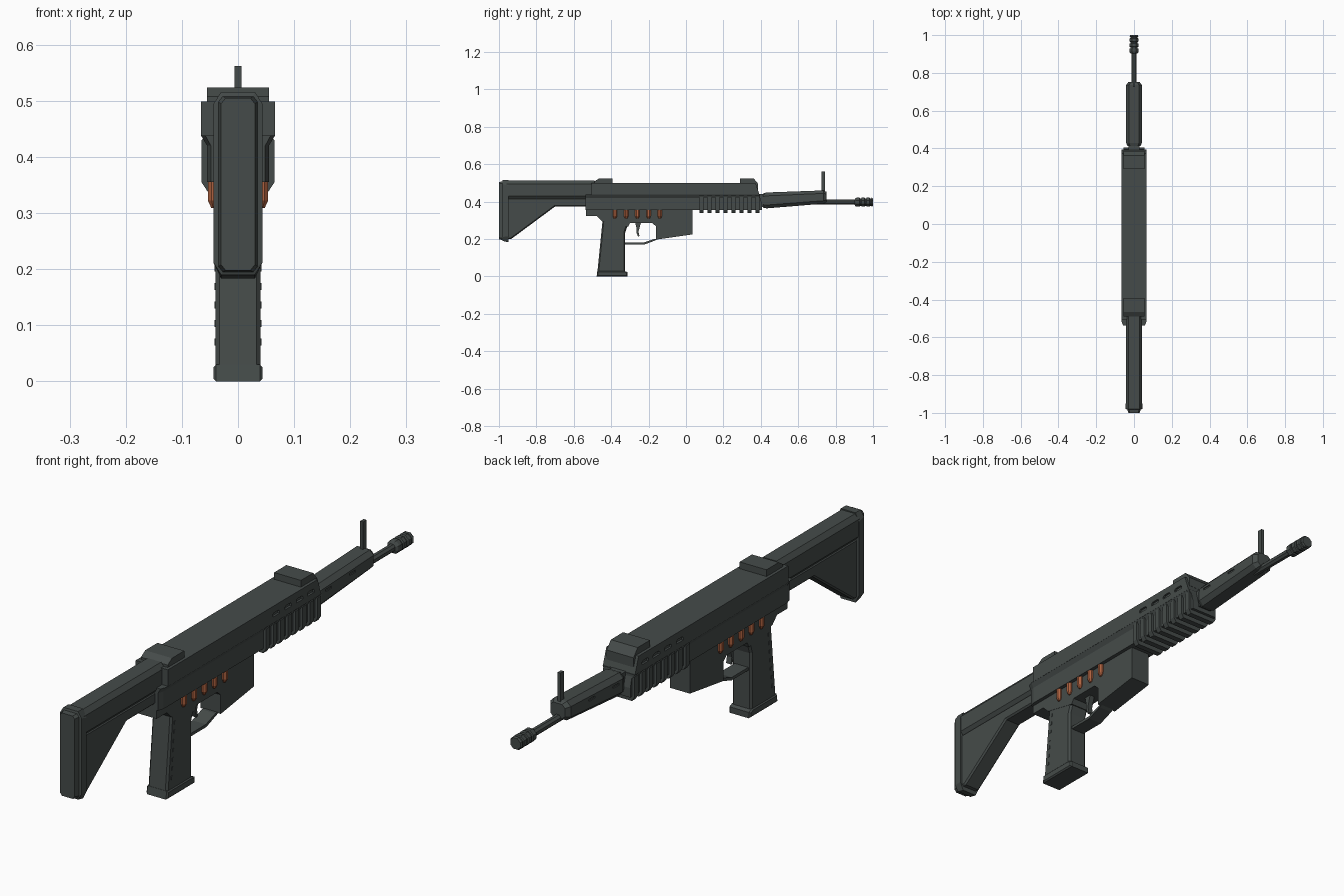
import bpy
import bmesh
import math
from mathutils import Matrix

if "Cube" in bpy.data.objects:
    bpy.data.objects.remove(bpy.data.objects["Cube"])


def material(name, rgb):
    m = bpy.data.materials.new(name)
    m.use_nodes = True
    col = (*rgb, 1.0)
    m.diffuse_color = col
    m.node_tree.nodes["Principled BSDF"].inputs["Base Color"].default_value = col
    return m


GREY = material("dark grey", (0.060, 0.071, 0.068))
COPPER = material("copper orange", (0.42, 0.12, 0.05))


def finish(name, bm, mat=GREY):
    bmesh.ops.recalc_face_normals(bm, faces=bm.faces)
    me = bpy.data.meshes.new(name)
    bm.to_mesh(me)
    bm.free()
    ob = bpy.data.objects.new(name, me)
    me.materials.append(mat)
    bpy.context.collection.objects.link(ob)
    return ob


def loft(name, rings, mat=GREY):
    """Skin matching rings of 3D points and cap both ends."""
    bm = bmesh.new()
    vs = [[bm.verts.new(p) for p in r] for r in rings]
    n = len(vs[0])
    for a, b in zip(vs, vs[1:]):
        for i in range(n):
            bm.faces.new((a[i], a[(i + 1) % n], b[(i + 1) % n], b[i]))
    bm.faces.new(vs[0])
    bm.faces.new(vs[-1])
    return finish(name, bm, mat)


def side(name, pts, half, chamfer=0.0):
    """Side profile (y, z) extruded across x, optionally chamfered."""
    ob = loft(name, [[(x, y, z) for y, z in pts] for x in (-half, half)])
    if chamfer:
        bm = bmesh.new()
        bm.from_mesh(ob.data)
        rim = [e for e in bm.edges if abs(e.verts[0].co.x - e.verts[1].co.x) < 1e-5]
        bmesh.ops.bevel(bm, geom=rim, offset=chamfer, segments=1, affect='EDGES')
        bm.to_mesh(ob.data)
        bm.free()
    return ob


def box(name, half, y0, y1, z0, z1, x=0.0):
    ob = side(name, [(y0, z0), (y1, z0), (y1, z1), (y0, z1)], half)
    ob.data.transform(Matrix.Translation((x, 0, 0)))
    return ob


def octagon(y, half, z0, z1, c, cz):
    """Ring in the xz plane with chamfered corners."""
    right = [(half - c, z0), (half, z0 + cz), (half, z1 - cz), (half - c, z1)]
    return [(x, y, z) for x, z in right] + [(-x, y, z) for x, z in right[::-1]]


def turned(name, steps, z, sides=8):
    """Round part along y from (y, radius) steps."""
    ang = [math.tau * (i + 0.5) / sides for i in range(sides)]
    return loft(name, [[(r * math.cos(a), y, z + r * math.sin(a)) for a in ang]
                       for y, r in steps])


def carve(target, cutters):
    for c in cutters:
        mod = target.modifiers.new("cut", 'BOOLEAN')
        mod.operation, mod.solver, mod.object = 'DIFFERENCE', 'EXACT', c
        bpy.context.view_layer.objects.active = target
        bpy.ops.object.modifier_apply(modifier=mod.name)
        bpy.data.objects.remove(c)


# Stock: bar, triangular web and butt pad
loft("stock_bar", [octagon(y, 0.042, 0.413, 0.512, 0.014, 0.018) for y in (-0.96, -0.49)])
side("stock_web", [(-0.96, 0.2), (-0.935, 0.2), (-0.70, 0.374), (-0.52, 0.374),
                   (-0.52, 0.42), (-0.96, 0.42)], 0.035, 0.006)
loft("butt_pad", [octagon(-1.0, 0.030, 0.198, 0.505, 0.008, 0.010),
                  octagon(-0.982, 0.035, 0.195, 0.508, 0.008, 0.010),
                  octagon(-0.98, 0.044, 0.190, 0.516, 0.014, 0.022),
                  octagon(-0.95, 0.044, 0.183, 0.516, 0.014, 0.030)])

# Receiver: wide upper housing with a sloped nose, narrower lower housing
upper = side("upper_receiver", [(-0.505, 0.437), (0.393, 0.437), (0.372, 0.499),
                                (-0.505, 0.499)], 0.066)
carve(upper, [side("slot_cutter", [(y - 0.02, 0.459), (y + 0.02, 0.459), (y + 0.02, 0.468),
                                   (y + 0.013, 0.473), (y - 0.013, 0.473), (y - 0.02, 0.468)], 0.1)
              for y in (0.13, 0.2, 0.267, 0.333)])
box("slot_core", 0.058, 0.1, 0.36, 0.45, 0.48)
lower = [(0.055, 0.355), (0.055, 0.42), (0.066, 0.438)]
loft("lower_receiver", [[(x * k, y, z) for x, z in lower] +
                        [(-x * k, y, z) for x, z in lower[::-1]]
                        for y, k in ((-0.537, 0.88), (-0.515, 1), (0.395, 1))])
side("nose_block", [(0.36, 0.355), (0.405, 0.355), (0.405, 0.39), (0.392, 0.44), (0.36, 0.44)], 0.055)

# Cooling ribs wrapped around the lower housing
rib = [(0.054, 0.338), (0.065, 0.355), (0.065, 0.43), (0.058, 0.437)]
rib = rib + [(-x, z) for x, z in rib[::-1]]
for i in range(8):
    y = 0.082 + i * 0.043
    loft(f"cooling_rib_{i + 1}", [[(x, yy, z) for x, z in rib] for yy in (y - 0.011, y + 0.011)])

# Sight blocks on the top
side("rear_sight_block", [(-0.49, 0.495), (-0.49, 0.508), (-0.465, 0.524),
                          (-0.393, 0.524), (-0.393, 0.495)], 0.055)
side("front_sight_block", [(0.29, 0.495), (0.29, 0.524), (0.362, 0.524),
                           (0.386, 0.495), (0.386, 0.46), (0.36, 0.46)], 0.055)

# Lower frame, magazine well and trigger group
side("lower_frame", [(-0.535, 0.358), (-0.535, 0.322), (-0.475, 0.322), (-0.448, 0.295),
                     (-0.31, 0.265), (-0.30, 0.285), (-0.18, 0.285), (-0.16, 0.268),
                     (-0.16, 0.197), (0.036, 0.225), (0.036, 0.358)], 0.041)
side("trigger_guard", [(-0.325, 0.170), (-0.225, 0.170), (-0.165, 0.192), (-0.15, 0.2),
                       (-0.172, 0.2), (-0.228, 0.181), (-0.325, 0.181)], 0.028)
side("trigger", [(-0.272, 0.29), (-0.264, 0.255), (-0.265, 0.235), (-0.256, 0.212),
                 (-0.249, 0.216), (-0.254, 0.24), (-0.248, 0.262), (-0.24, 0.29)], 0.01)

# Pistol grip with a base plate and a row of shallow studs
grip = [(-0.445, 0.31), (-0.474, 0.02), (-0.325, 0.02), (-0.325, 0.235), (-0.307, 0.29)]
side("pistol_grip", grip, 0.040, 0.007)
side("grip_base", [(-0.478, 0.0), (-0.312, 0.0), (-0.312, 0.022), (-0.33, 0.03), (-0.474, 0.03)],
     0.044, 0.005)
for i in range(7):
    z = 0.07 + i * 0.033
    y = -0.447 + i * 0.0033
    box(f"grip_stud_{i + 1}", 0.042, y - 0.004, y + 0.004, z - 0.006, z + 0.006)

# Spare rounds held along both flanks
for s, label in ((1, "left"), (-1, "right")):
    for i in range(5):
        y = -0.38 + i * 0.06
        rings = [[(s * 0.042 + r * math.cos(a), y + r * math.sin(a), z)
                  for a in [math.tau * (k + 0.5) / 8 for k in range(8)]]
                 for z, r in ((0.309, 0.006), (0.322, 0.0125), (0.356, 0.0125))]
        loft(f"{label}_spare_round_{i + 1}", rings, COPPER)

# Tapered fore-end with side slots
fore = loft("fore_end", [octagon(0.412, 0.034, 0.368, 0.443, 0.014, 0.016),
                         octagon(0.43, 0.042, 0.364, 0.449, 0.016, 0.018),
                         octagon(0.735, 0.042, 0.389, 0.460, 0.016, 0.016),
                         octagon(0.752, 0.030, 0.398, 0.452, 0.012, 0.012)])
carve(fore, [box("fore_slot_cutter", 0.012, y - 0.018, y + 0.018, z - 0.004, z + 0.004, s * 0.05)
             for s in (-1, 1) for y, z in ((0.47, 0.42), (0.61, 0.426))])
box("fore_end_neck", 0.028, 0.38, 0.42, 0.372, 0.44)

# Barrel, ringed muzzle brake and front post
turned("barrel", [(0.70, 0.0145), (0.915, 0.0145)], 0.397)
brake = [(0.902, 0.016), (0.906, 0.023)]
for i in range(3):
    y = 0.912 + i * 0.027
    brake += [(y, 0.026), (y + 0.016, 0.026), (y + 0.018, 0.021), (y + 0.024, 0.021)]
brake += [(0.993, 0.026), (1.0, 0.022)]
turned("muzzle_brake", brake, 0.397)
box("front_post", 0.006, 0.724, 0.744, 0.445, 0.562)
